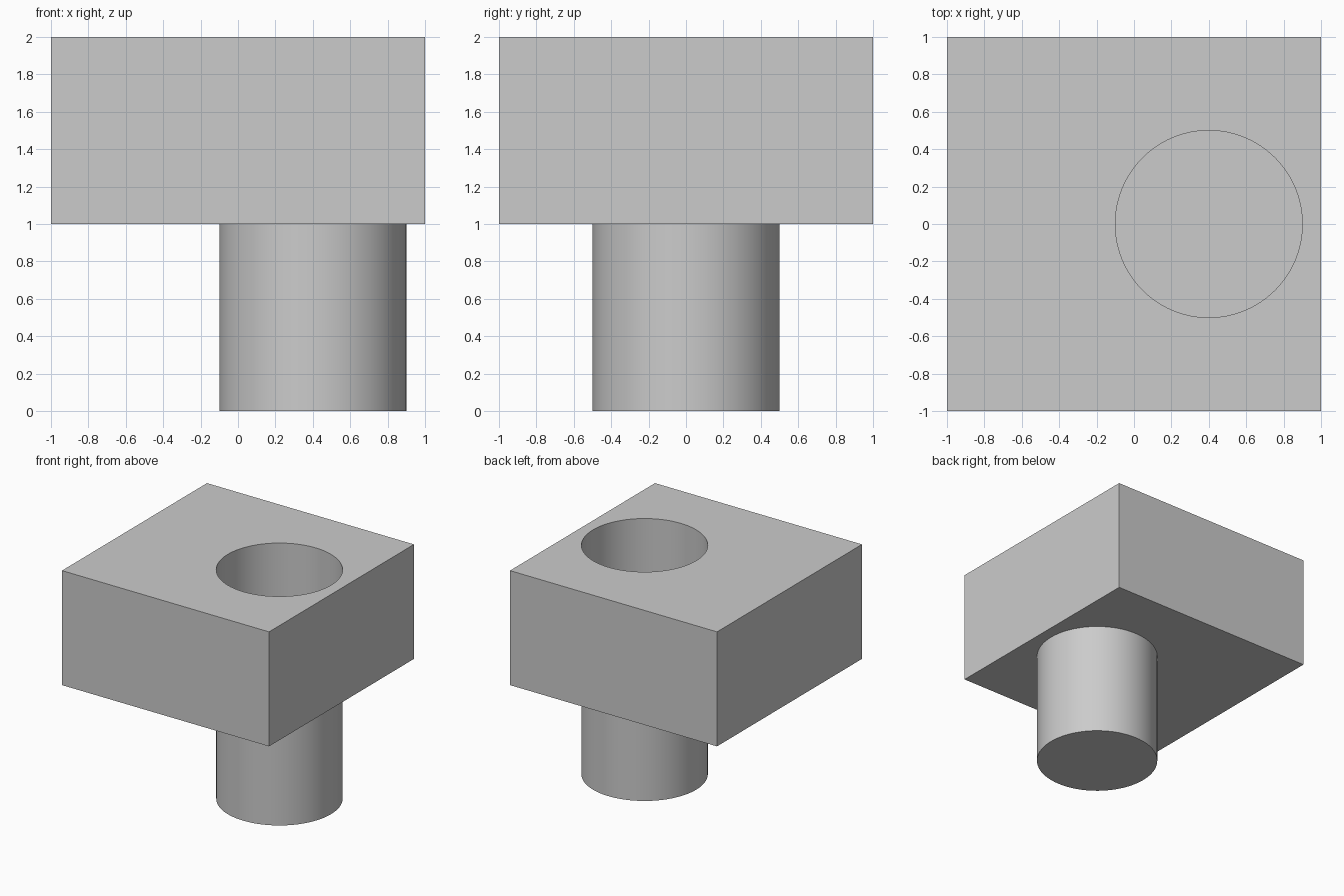
import bpy
from math import radians

default_cube = bpy.data.objects.get("Cube")
if default_cube:
    bpy.data.objects.remove(default_cube, do_unlink=True)

SIDES = 96
RADIUS = 0.5
CENTRE_X = 0.4

grey = bpy.data.materials.new("plain_grey")
grey.use_nodes = True
colour = (0.6, 0.6, 0.6, 1)
grey.diffuse_color = colour
grey.node_tree.nodes["Principled BSDF"].inputs["Base Color"].default_value = colour


def cylinder(name, bottom, top):
    bpy.ops.mesh.primitive_cylinder_add(
        vertices=SIDES, radius=RADIUS, depth=top - bottom,
        location=(CENTRE_X, 0, (bottom + top) / 2))
    obj = bpy.context.object
    obj.name = name
    obj.data.materials.append(grey)
    return obj


def smooth(obj):
    bpy.ops.object.select_all(action='DESELECT')
    obj.select_set(True)
    bpy.context.view_layer.objects.active = obj
    bpy.ops.object.shade_smooth_by_angle(angle=radians(30))


# Round peg; its flat top closes the bottom of the socket
peg = cylinder("peg", 0, 1)
smooth(peg)

# Square block
bpy.ops.mesh.primitive_cube_add(size=2, location=(0, 0, 1.5))
block = bpy.context.object
block.name = "block"
block.scale.z = 0.5
bpy.ops.object.transform_apply(location=False, rotation=False, scale=True)
block.data.materials.append(grey)

# Round socket through the block, in line with the peg
cutter = cylinder("socket_cutter", 0.8, 2.2)
cutter.hide_render = True
bpy.context.view_layer.objects.active = block
socket = block.modifiers.new("socket", 'BOOLEAN')
socket.operation = 'DIFFERENCE'
socket.solver = 'EXACT'
socket.object = cutter
bpy.ops.object.modifier_apply(modifier=socket.name)
bpy.data.objects.remove(cutter, do_unlink=True)
smooth(block)
